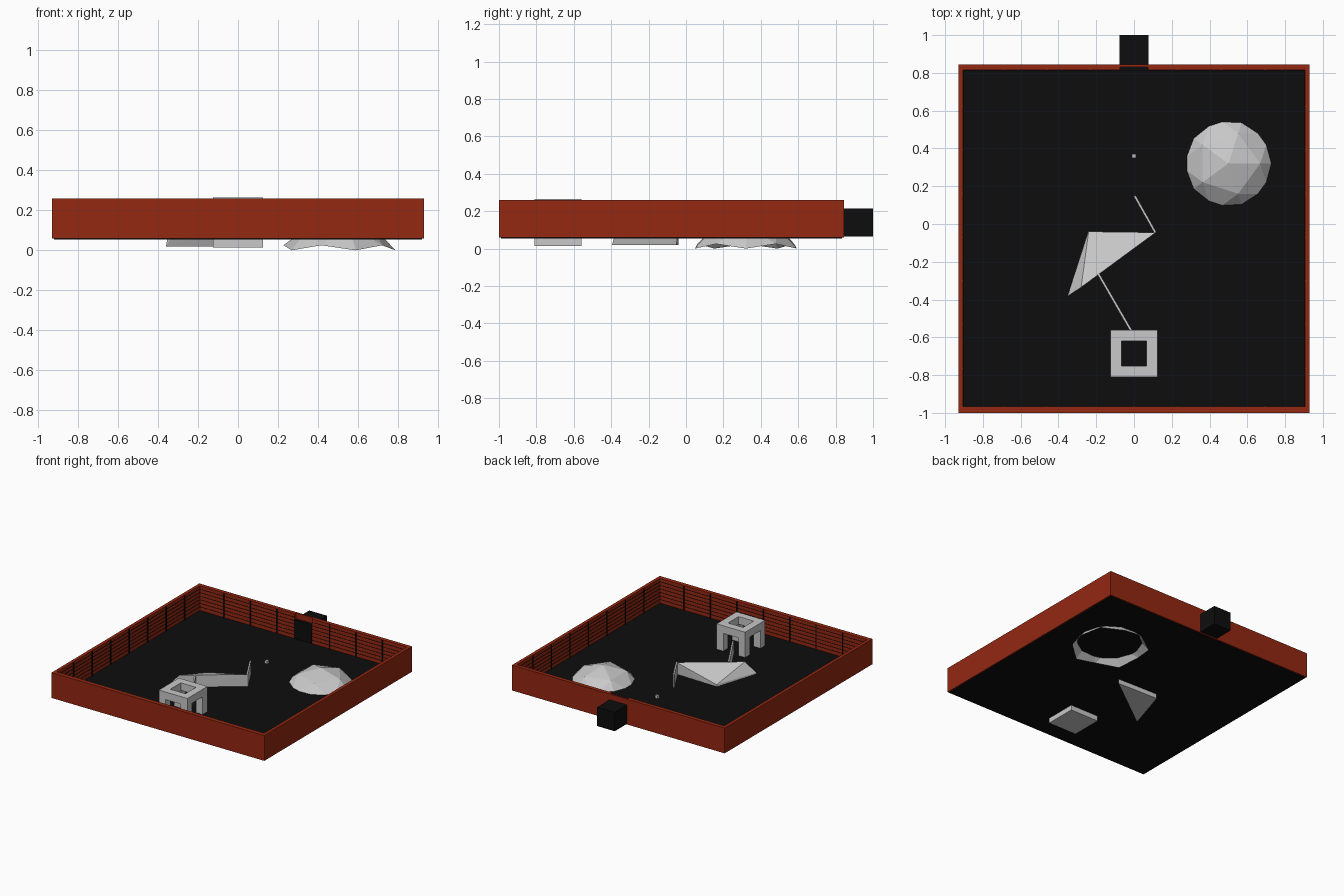
import bpy, bmesh
from mathutils import Vector

if "Cube" in bpy.data.objects:
    bpy.data.objects.remove(bpy.data.objects["Cube"])


def material(name, rgb):
    m = bpy.data.materials.new(name)
    m.diffuse_color = (*rgb, 1)
    m.use_nodes = True
    m.node_tree.nodes["Principled BSDF"].inputs["Base Color"].default_value = m.diffuse_color
    return m


RED = material("brick red", (0.30, 0.021, 0.006))
BLACK = material("black", (0.004, 0.004, 0.004))
GREY = material("light grey", (0.58, 0.58, 0.58))


def finish(name, bm, mat):
    bmesh.ops.recalc_face_normals(bm, faces=bm.faces)
    me = bpy.data.meshes.new(name)
    bm.to_mesh(me)
    bm.free()
    me.materials.append(mat)
    ob = bpy.data.objects.new(name, me)
    bpy.context.collection.objects.link(ob)
    return ob


def boxes(name, spans, mat):
    """One object from boxes given as (x0, x1, y0, y1, z0, z1)."""
    bm = bmesh.new()
    for x0, x1, y0, y1, z0, z1 in spans:
        vs = bmesh.ops.create_cube(bm, size=1)["verts"]
        for v in vs:
            v.co = ((x0 + x1) / 2 + v.co.x * (x1 - x0),
                    (y0 + y1) / 2 + v.co.y * (y1 - y0),
                    (z0 + z1) / 2 + v.co.z * (z1 - z0))
    return finish(name, bm, mat)


# Floor and perimeter walls
XO, XI = 0.93, 0.905
YF, YFI, YB, YBI = -1.0, -0.967, 0.845, 0.815
Z0, Z1 = 0.06, 0.26
FLOOR = 0.065
boxes("floor", [(-0.92, 0.92, -0.99, 0.835, 0.055, FLOOR)], BLACK)
boxes("side_walls", [(-XO, -XI, YF, YB, Z0, Z1), (XI, XO, YF, YB, Z0, Z1)], RED)
boxes("front_wall", [(-XI, XI, YF, YFI, Z0, Z1)], RED)
boxes("back_wall", [(-XI, -0.075, YBI, YB, Z0, Z1), (0.075, XI, YBI, YB, Z0, Z1),
                    (-0.075, 0.075, 0.832, YB, Z0, Z1)], RED)

# Dark seams on the inner wall faces: horizontal boards and upright joints
seams = []
for i in range(6):
    z = 0.092 + i * 0.028
    a, b, t = z, z + 0.003, 0.002
    seams += [(-XI, -XI + t, YFI, YBI, a, b), (XI - t, XI, YFI, YBI, a, b),
              (-XI, XI, YFI, YFI + t, a, b),
              (-XI, -0.075, YBI - t, YBI, a, b), (0.075, XI, YBI - t, YBI, a, b)]
for i in range(-3, 4):
    x, y, w, t = i * 0.231, -0.07 + i * 0.231, 0.004, 0.006
    seams += [(-XI, -XI + t, y - w, y + w, Z0, Z1 - 0.003),
              (XI - t, XI, y - w, y + w, Z0, Z1 - 0.003),
              (x - w, x + w, YFI, YFI + t, Z0, Z1 - 0.003)]
    if i:
        seams.append((x - w, x + w, YBI - t, YBI, Z0, Z1 - 0.003))
boxes("wall_seams", seams, BLACK)

# Entrance box through the back wall
boxes("entrance_box", [(-0.077, 0.077, 0.81, 1.0, 0.066, 0.215)], BLACK)

# Hollow cube: base plate, corner posts and a square top ring
CY, R, H = -0.685, 0.125, 0.066
parts = [(-R, R, CY - R, CY + R, 0.015, 0.06)]
for sx in (-1, 1):
    for sy in (-1, 1):
        xs = sorted((sx * H, sx * R))
        ys = sorted((CY + sy * H, CY + sy * R))
        parts.append((*xs, *ys, 0.06, 0.205))
parts += [(-R, R, CY - R, CY - H, 0.205, 0.265), (-R, R, CY + H, CY + R, 0.205, 0.265),
          (-R, -H, CY - H, CY + H, 0.205, 0.265), (H, R, CY - H, CY + H, 0.205, 0.265)]
boxes("hollow_cube", parts, GREY)

# Small marker cube
boxes("marker_cube", [(-0.011, 0.011, 0.349, 0.371, FLOOR, 0.087)], GREY)

# Faceted dome: the cap of an icosphere
bm = bmesh.new()
bmesh.ops.create_icosphere(bm, subdivisions=2, radius=0.32)
bmesh.ops.delete(bm, geom=[v for v in bm.verts if v.co.z < 0.14], context='VERTS')
bmesh.ops.translate(bm, verts=bm.verts, vec=(0.5, 0.32, -0.143))
finish("dome", bm, GREY)

# Wedge-shaped ramp
bm = bmesh.new()
for p in [(0.105, -0.05, 0.02), (-0.25, -0.04, 0.02), (-0.36, -0.395, 0.02),
          (0.115, -0.045, 0.16), (-0.24, -0.04, 0.08), (-0.35, -0.38, 0.075),
          (-0.28, -0.335, 0.16)]:
    bm.verts.new(p)
bmesh.ops.convex_hull(bm, input=bm.verts)
finish("ramp", bm, GREY)


# Thin upright boards beside the ramp
def board(name, a, b, top=0.165, half=0.006):
    a, b = Vector((*a, 0)), Vector((*b, 0))
    d = (b - a).normalized()
    n = Vector((-d.y, d.x, 0)) * half
    bm = bmesh.new()
    f = bm.faces.new([bm.verts.new(p + Vector((0, 0, FLOOR)))
                      for p in (a - n, b - n, b + n, a + n)])
    ext = bmesh.ops.extrude_face_region(bm, geom=[f])["geom"]
    bmesh.ops.translate(bm, vec=(0, 0, top - FLOOR),
                        verts=[g for g in ext if isinstance(g, bmesh.types.BMVert)])
    finish(name, bm, GREY)


board("upper_board", (0.003, 0.15), (0.113, -0.045))
board("lower_board", (-0.19, -0.262), (-0.015, -0.565))
